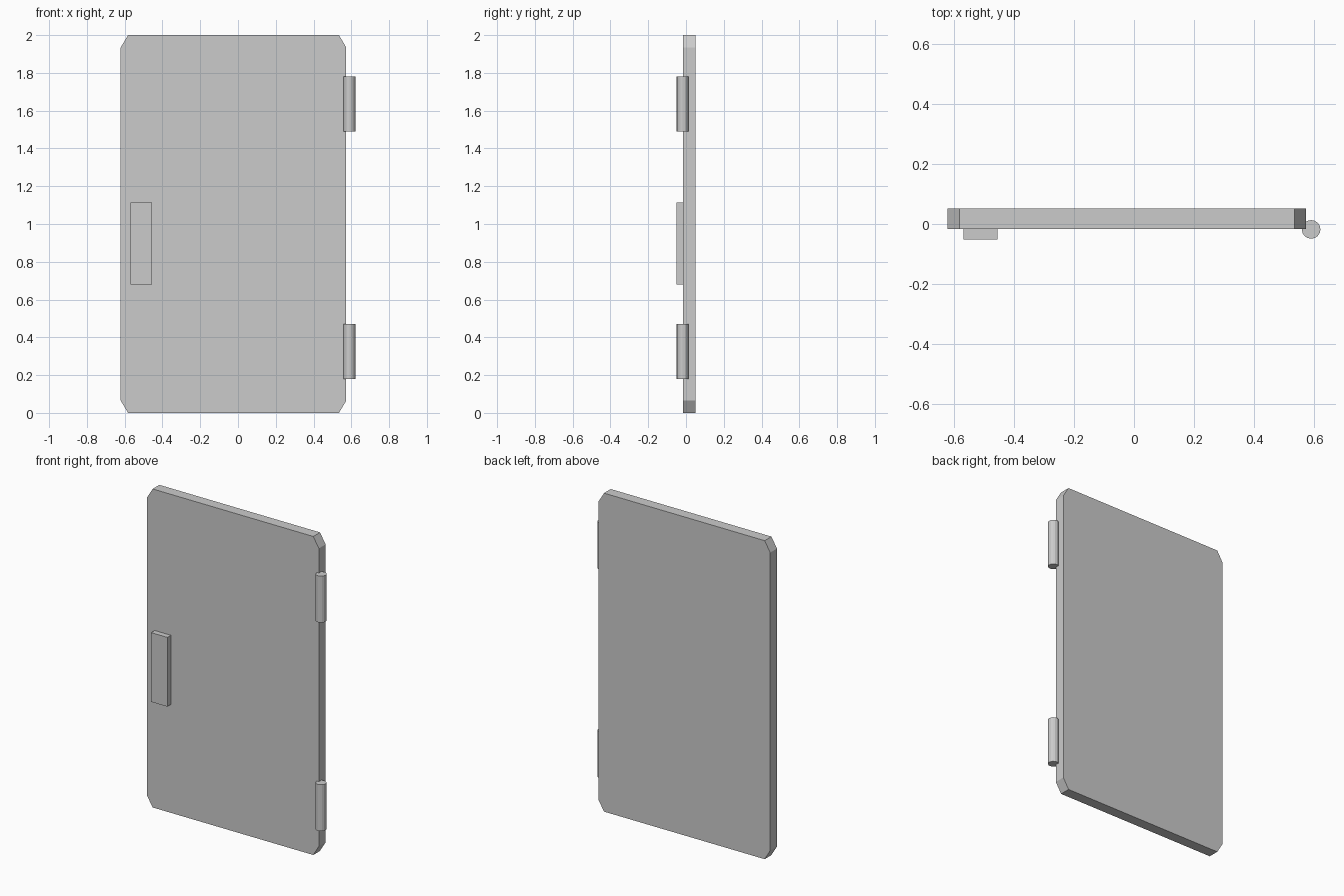
import bpy, bmesh

if "Cube" in bpy.data.objects:
    bpy.data.objects.remove(bpy.data.objects["Cube"])

FRONT, BACK = -0.016, 0.051  # door panel faces along y


def prism(name, outline, y0, y1):
    """Extrude an x-z outline from y0 to y1."""
    bm = bmesh.new()
    face = bm.faces.new([bm.verts.new((x, y0, z)) for x, z in outline])
    ext = bmesh.ops.extrude_face_region(bm, geom=[face])["geom"]
    verts = [v for v in ext if isinstance(v, bmesh.types.BMVert)]
    bmesh.ops.translate(bm, verts=verts, vec=(0, y1 - y0, 0))
    bmesh.ops.recalc_face_normals(bm, faces=bm.faces)
    mesh = bpy.data.meshes.new(name)
    bm.to_mesh(mesh)
    bm.free()
    obj = bpy.data.objects.new(name, mesh)
    bpy.context.collection.objects.link(obj)
    return obj


# Door panel with clipped corners
x0, x1, h, cx, cz = -0.621, 0.573, 2.0, 0.039, 0.065
prism("door_panel", [
    (x0 + cx, 0), (x1 - cx, 0), (x1, cz), (x1, h - cz),
    (x1 - cx, h), (x0 + cx, h), (x0, h - cz), (x0, cz),
], FRONT, BACK)

# Flat handle plate on the front
prism("handle_plate", [
    (-0.568, 0.68), (-0.455, 0.68), (-0.455, 1.115), (-0.568, 1.115),
], -0.051, FRONT)

# Hinge barrels on the right edge
for name, z in (("lower_hinge", 0.325), ("upper_hinge", 1.635)):
    bpy.ops.mesh.primitive_cylinder_add(
        vertices=16, radius=0.031, depth=0.292, location=(0.59, -0.018, z))
    bpy.context.object.name = name
